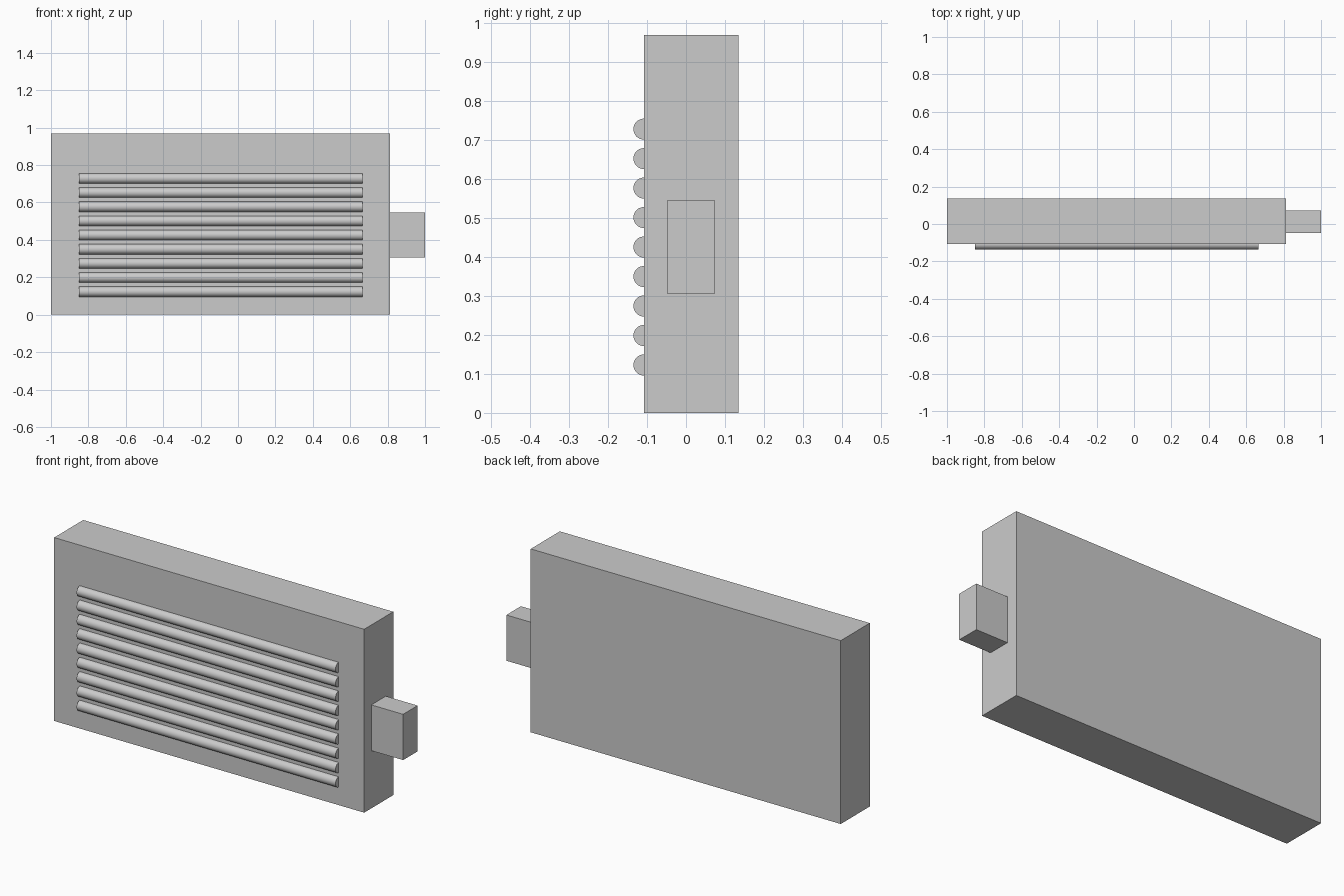
import bpy
import math

if "Cube" in bpy.data.objects:
    bpy.data.objects.remove(bpy.data.objects["Cube"])


def box(name, lo, hi):
    bpy.ops.mesh.primitive_cube_add(size=1, location=[(a + b) / 2 for a, b in zip(lo, hi)])
    obj = bpy.context.object
    obj.name = name
    obj.scale = [b - a for a, b in zip(lo, hi)]
    bpy.ops.object.transform_apply(location=False, rotation=False, scale=True)
    return obj


# Main slab and the stub on its right end
FRONT_Y = -0.108
box("panel_body", (-1.0, FRONT_Y, 0.0), (0.814, 0.135, 0.97))
box("side_stub", (0.814, -0.048, 0.305), (1.0, 0.073, 0.547))

# Row of horizontal rods half sunk into the front face
ROD_X0, ROD_X1 = -0.85, 0.665
for i in range(9):
    bpy.ops.mesh.primitive_cylinder_add(
        vertices=32, radius=0.027, depth=ROD_X1 - ROD_X0,
        location=((ROD_X0 + ROD_X1) / 2, FRONT_Y, 0.123 + i * 0.0757),
        rotation=(0, math.pi / 2, 0))
    rod = bpy.context.object
    rod.name = f"front_rod_{i + 1}"
    bpy.ops.object.shade_smooth_by_angle(angle=math.radians(40))
